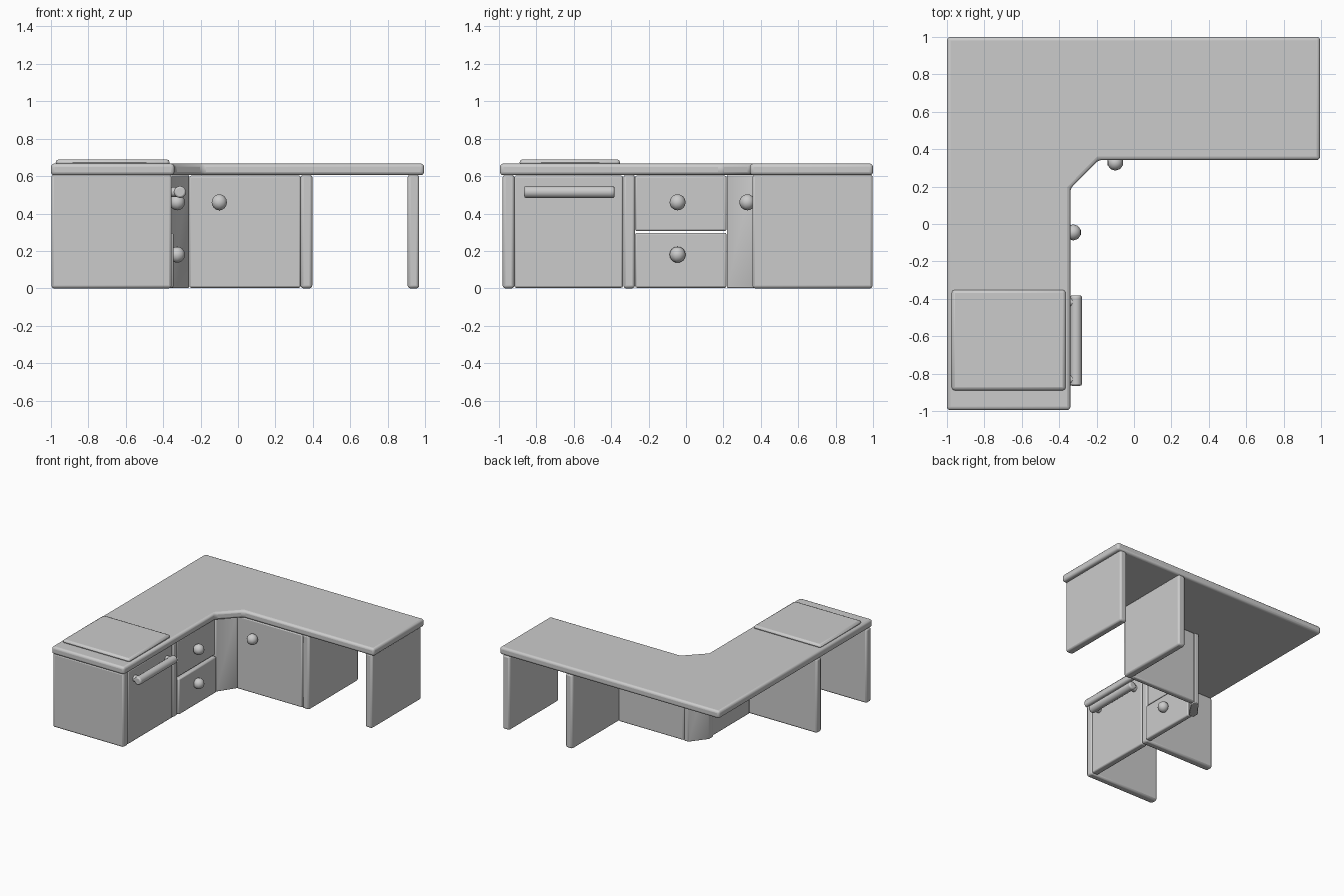
import bpy, bmesh, math
from mathutils import Vector

if "Cube" in bpy.data.objects:
    bpy.data.objects.remove(bpy.data.objects["Cube"])


def finish(ob, bevel=0.0, segs=2):
    """Round the edges and smooth the shading."""
    bpy.context.view_layer.objects.active = ob
    for o in bpy.context.selected_objects:
        o.select_set(False)
    ob.select_set(True)
    if bevel:
        m = ob.modifiers.new("round", 'BEVEL')
        m.width, m.segments = bevel, segs
        m.limit_method = 'ANGLE'
        m.angle_limit = math.radians(25)
    bpy.ops.object.shade_smooth_by_angle(angle=math.radians(40))
    return ob


def prism(name, outline, z0, z1, bevel, segs=2):
    bm = bmesh.new()
    face = bm.faces.new([bm.verts.new((x, y, z0)) for x, y in outline])
    top = bmesh.ops.extrude_face_region(bm, geom=[face])
    verts = [v for v in top["geom"] if isinstance(v, bmesh.types.BMVert)]
    bmesh.ops.translate(bm, verts=verts, vec=(0, 0, z1 - z0))
    bmesh.ops.recalc_face_normals(bm, faces=bm.faces)
    me = bpy.data.meshes.new(name)
    bm.to_mesh(me)
    bm.free()
    ob = bpy.data.objects.new(name, me)
    bpy.context.collection.objects.link(ob)
    return finish(ob, bevel, segs)


def box(name, x0, x1, y0, y1, z0, z1, bevel=0.01):
    return prism(name, [(x0, y0), (x1, y0), (x1, y1), (x0, y1)], z0, z1, bevel)


def rod(name, a, b, r, bevel):
    a, b = Vector(a), Vector(b)
    bpy.ops.mesh.primitive_cylinder_add(vertices=16, radius=r, depth=(b - a).length,
                                        location=(a + b) / 2)
    ob = bpy.context.object
    ob.name = name
    ob.rotation_euler = (b - a).to_track_quat('Z', 'Y').to_euler()
    m = ob.modifiers.new("round", 'BEVEL')
    m.width, m.segments, m.limit_method = bevel, 2, 'ANGLE'
    m.angle_limit = math.radians(50)
    bpy.ops.object.shade_smooth_by_angle(angle=math.radians(40))
    return ob


def knob(name, loc):
    bpy.ops.mesh.primitive_uv_sphere_add(segments=10, ring_count=8, radius=0.043, location=loc)
    bpy.context.object.name = name
    bpy.ops.object.shade_smooth()


# L-shaped worktop with chamfered inner corner
prism("worktop", [(-1, 1), (-1, -0.995), (-0.34, -0.995), (-0.34, 0.19),
                  (-0.19, 0.342), (0.995, 0.342), (0.995, 1)], 0.605, 0.667, 0.018, 3)
# hob plate
box("hob", -0.975, -0.365, -0.89, -0.352, 0.655, 0.69, 0.018)

# upright panels under the left run
for name, y in (("front_end_panel", -0.98), ("oven_side_panel", -0.335)):
    box(name, -0.998, -0.355, y, y + 0.062, 0, 0.608, 0.014)
# upright panels under the back run
for name, x in (("cupboard_side_panel", 0.335), ("right_end_panel", 0.907)):
    box(name, x, x + 0.062, 0.355, 0.998, 0, 0.608, 0.014)

# oven door and handle
box("oven_door", -0.41, -0.357, -0.918, -0.337, 0.003, 0.603)
rod("oven_handle", (-0.31, -0.865, 0.515), (-0.31, -0.382, 0.515), 0.032, 0.01)
for i, y in enumerate((-0.83, -0.417)):
    rod(f"handle_mount_{i}", (-0.37, y, 0.515), (-0.31, y, 0.515), 0.026, 0.004)

# drawers
box("upper_drawer", -0.405, -0.36, -0.272, 0.217, 0.306, 0.603)
box("lower_drawer", -0.39, -0.345, -0.272, 0.217, 0.003, 0.297)
knob("upper_drawer_knob", (-0.325, -0.045, 0.46))
knob("lower_drawer_knob", (-0.325, -0.045, 0.18))

# corner filler and cupboard door
prism("corner_filler", [(-0.355, 0.218), (-0.262, 0.358), (-0.262, 0.4),
                        (-0.3, 0.4), (-0.4, 0.27), (-0.4, 0.218)], 0.002, 0.606, 0.006)
box("cupboard_door", -0.26, 0.335, 0.356, 0.4, 0.003, 0.603)
knob("cupboard_knob", (-0.1, 0.328, 0.46))
